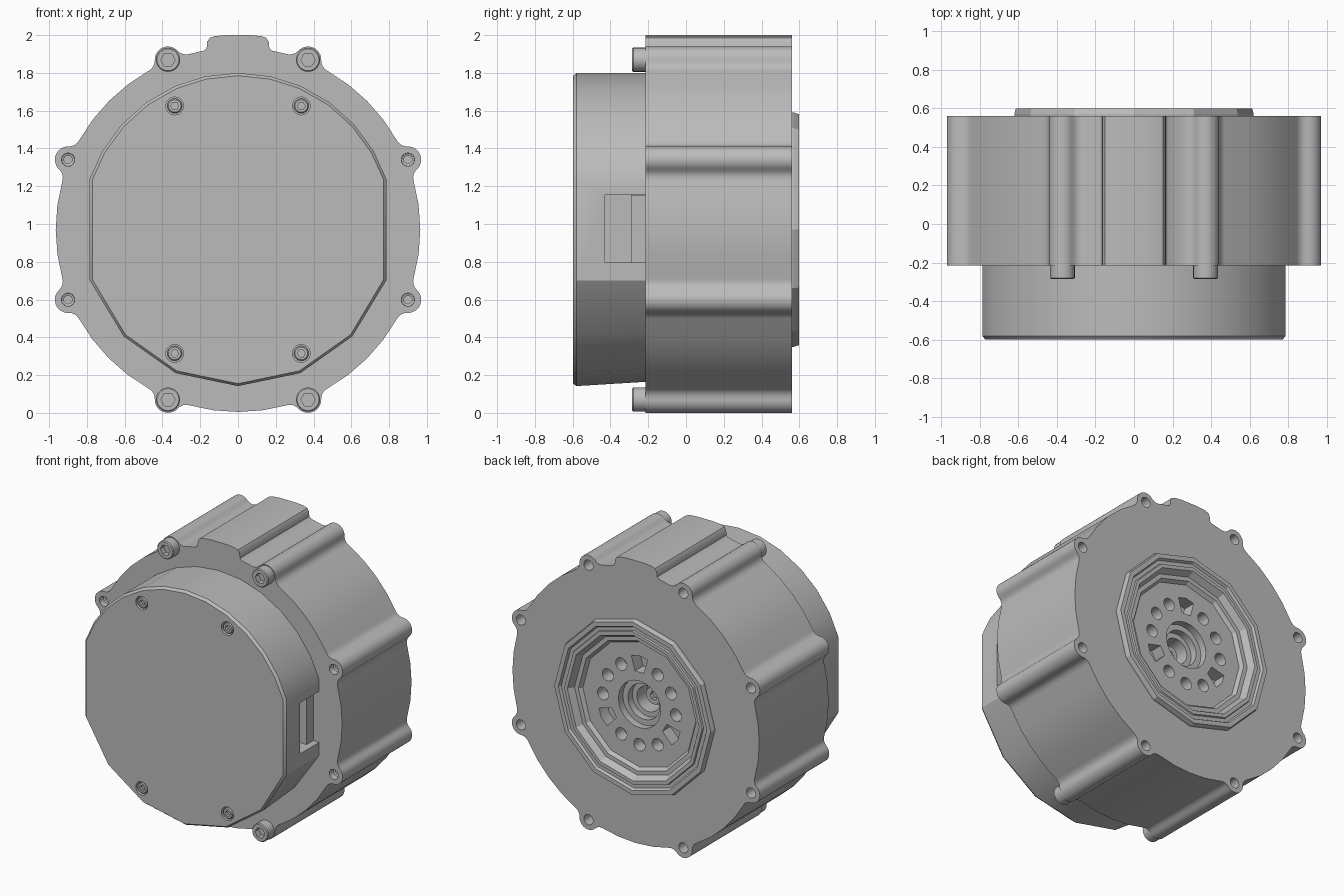
import bpy, bmesh
from math import sin, cos, pi, radians, acos, atan2, sqrt

cube = bpy.data.objects.get("Cube")
if cube:
    bpy.data.objects.remove(cube, do_unlink=True)

CZ = 0.97                      # height of the main axis
FRONT, BACK = -0.215, 0.56     # front and back of the housing

grey = bpy.data.materials.new("cast grey")
grey.use_nodes = True
GREY = (0.5, 0.5, 0.5, 1)
grey.diffuse_color = GREY
grey.node_tree.nodes["Principled BSDF"].inputs["Base Color"].default_value = GREY


def polar(r, a):
    return (r * cos(a), r * sin(a))


def circle(r, n=24, cx=0, cz=0):
    return [(cx + r * cos(2 * pi * i / n), cz + r * sin(2 * pi * i / n)) for i in range(n)]


def hexagon(r, n=24, cx=0, cz=0):
    pts = []
    for i in range(n):
        a = 2 * pi * i / n
        x, z = polar(r * cos(pi / 6) / cos(a % (pi / 3) - pi / 6), a)
        pts.append((cx + x, cz + z))
    return pts


def loft(name, rings, closed=False):
    """Skin equal-length (y, outline) rings; cap the ends or join them in a loop."""
    bm = bmesh.new()
    loops = [[bm.verts.new((x, y, z + CZ)) for x, z in pts] for y, pts in rings]
    pairs = list(zip(loops, loops[1:]))
    if closed:
        pairs.append((loops[-1], loops[0]))
    else:
        bm.faces.new(loops[0])
        bm.faces.new(loops[-1])
    for a, b in pairs:
        n = len(a)
        for i in range(n):
            j = (i + 1) % n
            bm.faces.new((a[i], a[j], b[j], b[i]))
    bmesh.ops.recalc_face_normals(bm, faces=bm.faces)
    mesh = bpy.data.meshes.new(name)
    bm.to_mesh(mesh)
    bm.free()
    obj = bpy.data.objects.new(name, mesh)
    bpy.context.collection.objects.link(obj)
    mesh.materials.append(grey)
    return obj


def box(name, x0, x1, y0, y1, z0, z1):
    rect = [(x0, z0), (x1, z0), (x1, z1), (x0, z1)]
    return loft(name, [(y0, rect), (y1, rect)])


def activate(obj):
    bpy.ops.object.select_all(action='DESELECT')
    obj.select_set(True)
    bpy.context.view_layer.objects.active = obj


def cut(obj, cutters):
    activate(obj)
    for c in cutters:
        mod = obj.modifiers.new("cut", 'BOOLEAN')
        mod.operation, mod.solver, mod.object = 'DIFFERENCE', 'EXACT', c
        bpy.ops.object.modifier_apply(modifier=mod.name)
        bpy.data.objects.remove(c, do_unlink=True)


def smooth(obj, angle=30):
    activate(obj)
    bpy.ops.object.shade_smooth_by_angle(angle=radians(angle))


# Housing outline: round body with eight filleted lugs and a top bump
R, D, LUG, FIL = 0.965, 0.973, 0.07, 0.06
LUG_ANGLES = [radians(a) for a in (22.4, 67.6, 112.4, 157.6, 202.4, 247.6, 292.4, 337.6)]
phi = acos((D**2 + (R + FIL)**2 - (LUG + FIL)**2) / (2 * D * (R + FIL)))


def lug_outline(a):
    """Fillet, lug arc and mirrored fillet, in a frame turned to the lug."""
    fx, fz = polar(R + FIL, phi)
    t = atan2(fz, fx - D)                 # direction from lug to fillet centre
    start, end = t + pi, phi + pi
    half = [(D + LUG * cos(t * k / 6), LUG * sin(t * k / 6)) for k in range(7)]
    half += [(fx + FIL * cos(s), fz + FIL * sin(s))
             for s in (start + (end - start) * k / 4 for k in range(1, 5))]
    pts = [(x, -z) for x, z in half[:0:-1]] + half
    return [(x * cos(a) - z * sin(a), x * sin(a) + z * cos(a)) for x, z in pts]


bump = [(0.18, 0.948), (0.166, 0.96), (0.163, 0.995), (0.15, 1.015), (0.12, 1.025), (0.06, 1.03)]
outline = []
for i, a in enumerate(LUG_ANGLES):
    outline += lug_outline(a)
    if i == 1:
        outline += bump + [(-x, z) for x, z in reversed(bump)]
    else:
        span = radians(45) - 2 * phi
        outline += [polar(R, a + phi + span * k / 4) for k in (1, 2, 3)]

housing = loft("housing", [(FRONT, outline), (BACK, outline)])
cutters = [loft("bore", [(0.2, circle(0.53, 12)), (0.7, circle(0.53, 12))])]
for a in LUG_ANGLES:
    x, z = polar(D, a)
    cutters.append(loft("front_hole", [(y, circle(r, 16, x, z)) for y, r in
                        ((-0.3, 0.037), (-0.17, 0.034), (-0.165, 0.022), (0, 0.022))]))
    cutters.append(loft("back_hole", [(y, circle(r, 16, x, z)) for y, r in
                        ((0.2, 0.03), (0.5, 0.036), (0.7, 0.036))]))
cut(housing, cutters)
smooth(housing)

# Front cap: round with two flat sides, finely faceted above and coarse below
up = [18.9, 30, 42, 54, 66.5, 78, 90]
angles = up + [180 - a for a in up[-2::-1]]
low = [198.9, 223, 246.5, 270]
angles += low + [540 - a for a in low[-2::-1]]


def cap_outline(r_top, r_low, flat):
    pts = []
    for a in angles:
        x, z = polar(r_low if a > 200 and a < 340 else r_top, radians(a))
        pts.append((max(-flat, min(flat, x)), z))
    return pts


cap = loft("front_cap", [(FRONT + 0.01, cap_outline(0.83, 0.805, 0.785)),
                         (-0.58, cap_outline(0.83, 0.828, 0.785)),
                         (-0.597, cap_outline(0.815, 0.815, 0.782))])
SCREWS = [(sx * 0.335, sz * 0.655) for sx in (-1, 1) for sz in (-1, 1)]
cutters = [loft("screw_recess", [(-0.7, circle(0.047, 24, x, z)), (-0.56, circle(0.047, 24, x, z))])
           for x, z in SCREWS]
cutters.append(box("slot", 0.66, 1, -0.43, -0.1, -0.175, 0.185))
cut(cap, cutters)
smooth(cap, 25)
box("slot_connector", 0.6, 0.74, -0.29, FRONT + 0.01, -0.174, 0.184)


# Socket head screws
def screw(name, x, z, r, socket, y0, y1, depth):
    c = dict(n=24, cx=x, cz=z)
    smooth(loft(name, [(y0, circle(r, **c)), (y1 + 0.006, circle(r, **c)),
                       (y1, circle(r - 0.006, **c)), (y1, hexagon(socket, **c)),
                       (y1 + depth, hexagon(socket, **c))]))


for x, z in SCREWS:
    screw("cap_screw", x, z, 0.039, 0.021, -0.55, -0.594, 0.025)
for a in LUG_ANGLES:
    x, z = polar(D, a)
    if abs(z) > 0.5:
        screw("housing_bolt", x, z, 0.064, 0.038, FRONT + 0.01, -0.285, 0.04)

# Stepped twelve-sided ring around the output
STEPS = [(0.50, 0.62), (0.57, 0.62), (0.597, 0.612), (0.597, 0.58), (0.58, 0.57), (0.58, 0.545),
         (0.59, 0.54), (0.59, 0.515), (0.545, 0.49), (0.545, 0.46), (0.51, 0.435), (0.48, 0.435)]
loft("output_ring", [(y, circle(r, 12)) for y, r in STEPS], closed=True)

# Output plate with nine holes, three pockets and a stepped centre
plate = loft("output_plate", [(0.25, circle(0.47, 12)), (0.52, circle(0.47, 12))])
cutters = [loft("centre", [(y, circle(r, 24)) for y, r in
           ((0.3, 0.09), (0.42, 0.09), (0.42, 0.125), (0.47, 0.125), (0.47, 0.165), (0.7, 0.165))])]
for k in range(12):
    a = radians(30 * k)
    x, z = polar(0.285, a)
    if k % 4 == 3:
        shape = [polar(r, a + s) for r, s in
                 ((0.23, -0.15), (0.335, -0.19), (0.345, 0), (0.335, 0.19), (0.23, 0.15))]
    else:
        shape = circle(0.044, 16, x, z)
    cutters.append(loft("plate_hole", [(0.43, shape), (0.7, shape)]))
cut(plate, cutters)
smooth(plate)
c = dict(n=24)
smooth(loft("centre_bolt", [(0.28, circle(0.06, **c)), (0.36, circle(0.06, **c)),
                            (0.36, hexagon(0.03, **c)), (0.33, hexagon(0.03, **c))]))
